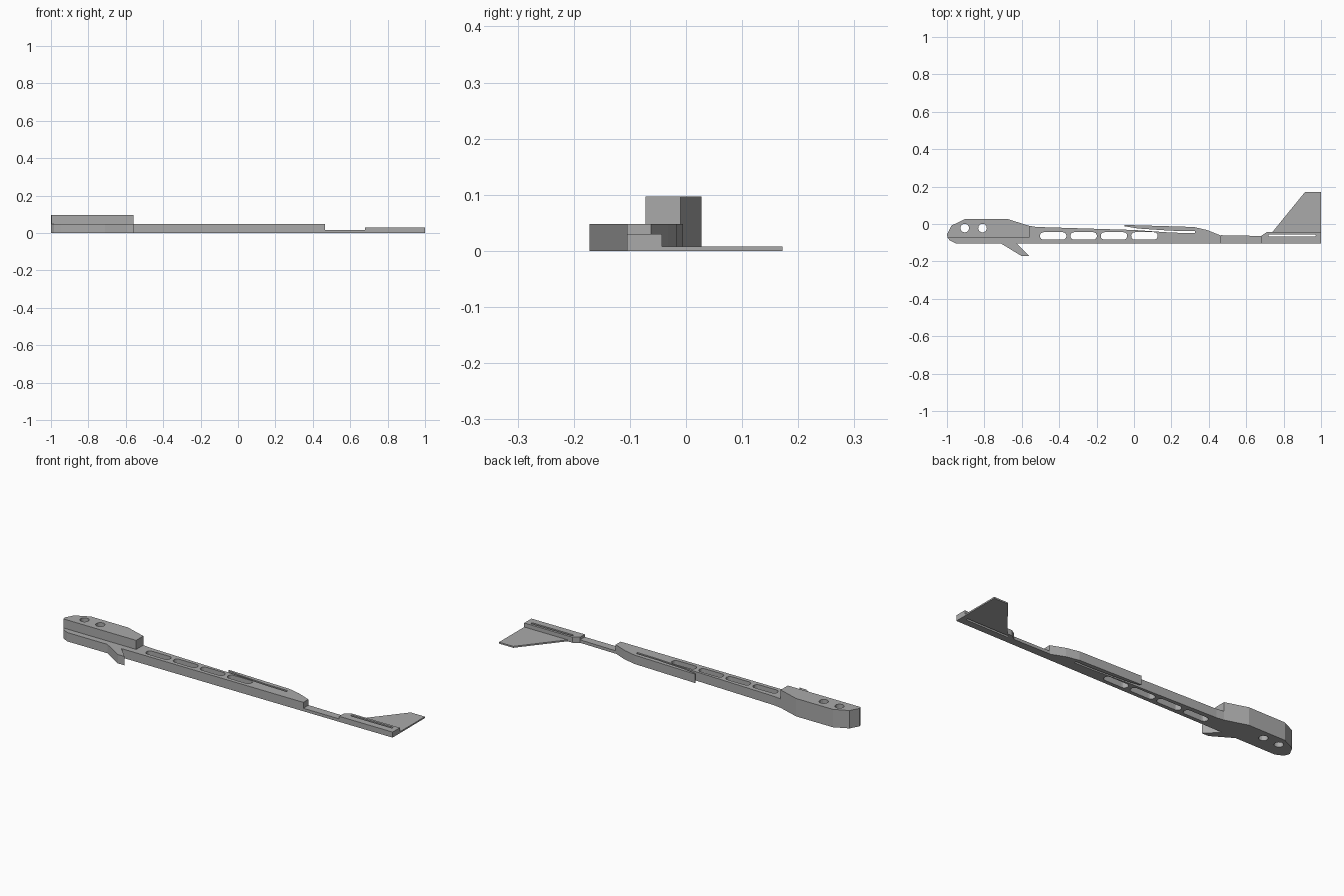
import bpy
from math import cos, sin, pi

cube = bpy.data.objects.get("Cube")
if cube:
    bpy.data.objects.remove(cube, do_unlink=True)

grey = bpy.data.materials.new("plain grey")
grey.use_nodes = True
tone = (0.4, 0.4, 0.4, 1)
grey.diffuse_color = tone
grey.node_tree.nodes["Principled BSDF"].inputs["Base Color"].default_value = tone


def slot(x0, x1, y, r, n=8):
    """Outline of a round-ended slot; a circle when x0 equals x1."""
    right = [(x1 + r * cos(a), y + r * sin(a)) for a in (-pi / 2 + pi * i / n for i in range(n + 1))]
    left = [(x0 + r * cos(a), y + r * sin(a)) for a in (pi / 2 + pi * i / n for i in range(n + 1))]
    pts = right + left
    return pts if x1 > x0 else right[:-1] + left[:-1]


def plate(name, height, outline, holes=()):
    """Flat outline with holes, extruded up from the ground."""
    curve = bpy.data.curves.new(name + "_profile", 'CURVE')
    curve.dimensions = '2D'
    curve.fill_mode = 'BOTH'
    curve.extrude = height / 2
    for loop in [outline, *holes]:
        spline = curve.splines.new('POLY')
        spline.points.add(len(loop) - 1)
        for p, (x, y) in zip(spline.points, loop):
            p.co = (x, y, 0, 1)
        spline.use_cyclic_u = True
    temp = bpy.data.objects.new(name + "_profile", curve)
    bpy.context.collection.objects.link(temp)
    graph = bpy.context.evaluated_depsgraph_get()
    mesh = bpy.data.meshes.new_from_object(temp.evaluated_get(graph))
    bpy.data.objects.remove(temp, do_unlink=True)
    bpy.data.curves.remove(curve)
    for v in mesh.vertices:
        v.co.z += height / 2
    mesh.materials.clear()
    mesh.materials.append(grey)
    for f in mesh.polygons:
        f.use_smooth = False
    mesh.name = name
    obj = bpy.data.objects.new(name, mesh)
    bpy.context.collection.objects.link(obj)
    return obj


base = -0.105   # straight lower edge shared by all parts
ledge = -0.072  # where the tall head meets the low body

# Tall head block with two round holes
plate("head_block", 0.097,
      [(-0.997, ledge), (-0.56, ledge), (-0.56, -0.01), (-0.68, 0.028), (-0.9, 0.028),
       (-0.975, -0.008), (-1, -0.055)],
      [slot(x, x, -0.022, 0.023) for x in (-0.905, -0.81)])

# Long body with head ledge, hooked spur and open-ended spring strip
plate("body", 0.048,
      [(-0.997, ledge), (-0.985, -0.088), (-0.95, base), (-0.71, base),
       (-0.6, -0.172), (-0.56, -0.172), (-0.625, base), (0.465, base),
       (0.465, -0.062), (0.39, -0.032), (0.32, -0.016), (-0.05, -0.005), (-0.05, -0.012),
       (0.02, -0.024), (0.2, -0.036), (0.325, -0.037), (0.325, -0.049), (0.2, -0.046),
       (0, -0.032), (-0.52, -0.016), (-0.56, -0.01), (-0.56, ledge)],
      [slot(x + 0.02, x + 0.122, -0.064, 0.02) for x in (-0.503, -0.34, -0.178, -0.015)])

# Thin neck
plate("neck", 0.016, [(0.465, base), (0.68, base), (0.68, -0.064), (0.465, -0.06)])

# Tail rail with a narrow slot
plate("tail_rail", 0.03,
      [(0.68, base), (1, base), (1, -0.043), (0.71, -0.043), (0.68, -0.064)],
      [slot(0.726, 0.966, -0.062, 0.006)])

# Thin swept fin
plate("tail_fin", 0.008, [(0.74, -0.043), (1, -0.043), (1, 0.172), (0.915, 0.172)])
